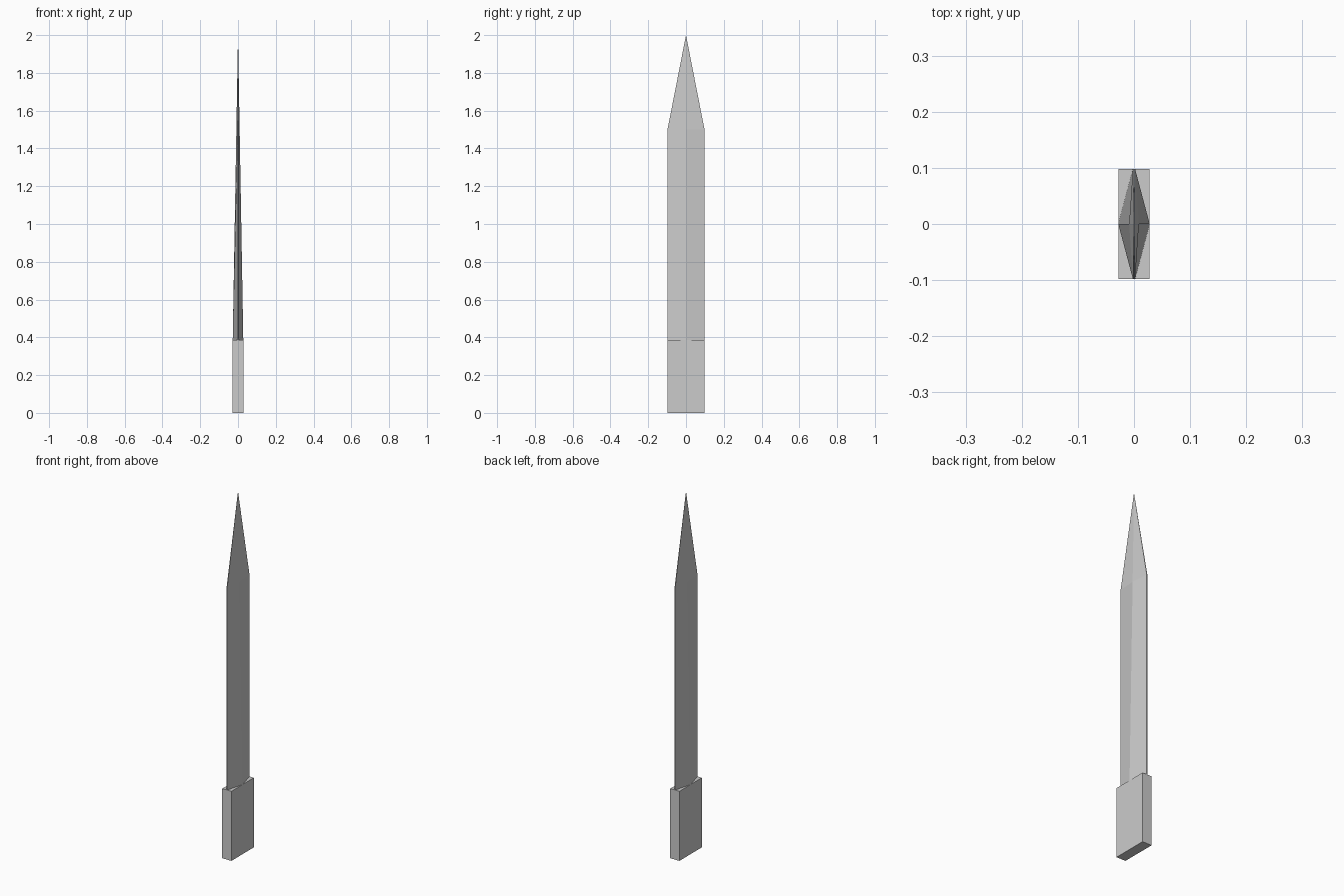
import bpy, bmesh

if "Cube" in bpy.data.objects:
    bpy.data.objects.remove(bpy.data.objects["Cube"])

HALF_X, HALF_Y = 0.028, 0.098
BASE_Z, SHOULDER_Z, TIP_Z = 0.385, 1.5, 2.0


def add_object(name, bm):
    bmesh.ops.recalc_face_normals(bm, faces=bm.faces)
    mesh = bpy.data.meshes.new(name)
    bm.to_mesh(mesh)
    bm.free()
    obj = bpy.data.objects.new(name, mesh)
    bpy.context.collection.objects.link(obj)
    return obj


def section(bm, z, ridge, edge):
    """Flattened diamond: ridges on +-x, narrow cutting edges on +-y."""
    pts = [(ridge, 0), (edge, HALF_Y), (-edge, HALF_Y),
           (-ridge, 0), (-edge, -HALF_Y), (edge, -HALF_Y)]
    return [bm.verts.new((x, y, z)) for x, y in pts]


# Handle: plain rectangular block
bm = bmesh.new()
bmesh.ops.create_cube(bm, size=1)
for v in bm.verts:
    v.co = (v.co.x * 2 * HALF_X, v.co.y * 2 * HALF_Y, (v.co.z + 0.5) * BASE_Z)
add_object("handle", bm)

# Blade: ridge thins steadily from the handle to the tip
bm = bmesh.new()
shoulder_ridge = HALF_X * (TIP_Z - SHOULDER_Z) / (TIP_Z - BASE_Z)
base = section(bm, BASE_Z, HALF_X, 0.002)
shoulder = section(bm, SHOULDER_Z, shoulder_ridge, 0.002)
tip = bm.verts.new((0, 0, TIP_Z))
bm.faces.new(base)
for i in range(6):
    j = (i + 1) % 6
    bm.faces.new((base[i], base[j], shoulder[j], shoulder[i]))
    bm.faces.new((shoulder[i], shoulder[j], tip))
add_object("blade", bm)
